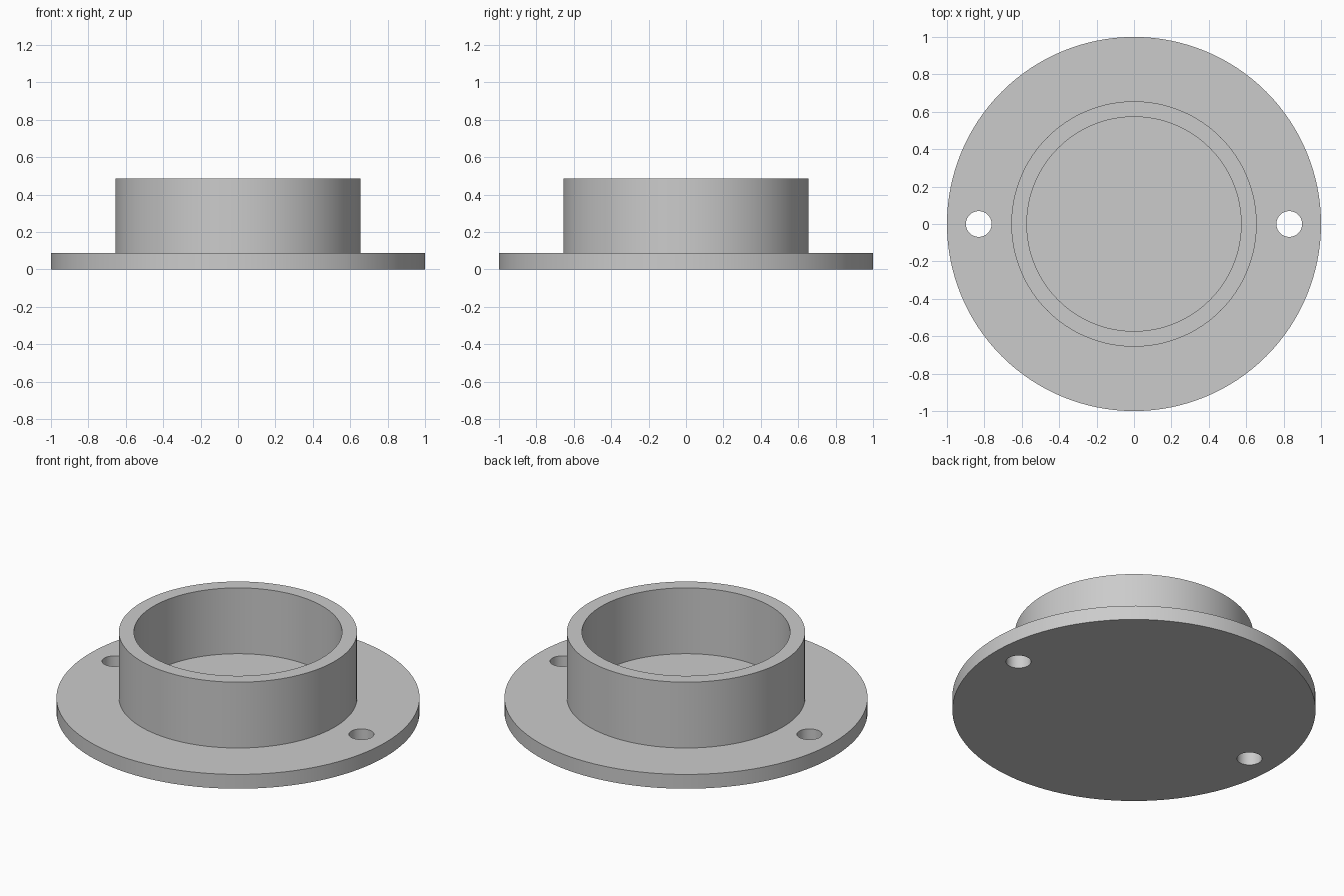
import bpy
import bmesh
import math
from mathutils import Matrix, Vector

SEGMENTS = 128
FLANGE_TOP, COLLAR_TOP = 0.087, 0.487
COLLAR_OUTER, COLLAR_INNER = 0.656, 0.573
HOLE_X, HOLE_RADIUS = 0.83, 0.069

cube = bpy.data.objects.get("Cube")
if cube:
    bpy.data.objects.remove(cube, do_unlink=True)

grey = bpy.data.materials.new("plain grey")
grey.use_nodes = True
grey.diffuse_color = (0.6, 0.6, 0.6, 1)
grey.node_tree.nodes["Principled BSDF"].inputs["Base Color"].default_value = grey.diffuse_color


def add_object(name, bm):
    bmesh.ops.recalc_face_normals(bm, faces=bm.faces)
    mesh = bpy.data.meshes.new(name)
    bm.to_mesh(mesh)
    bm.free()
    mesh.materials.append(grey)
    obj = bpy.data.objects.new(name, mesh)
    bpy.context.collection.objects.link(obj)
    return obj


# Flange and hollow collar, turned from one profile with a closed floor
profile = [
    (0, 0), (1, 0), (1, FLANGE_TOP),
    (COLLAR_OUTER, FLANGE_TOP), (COLLAR_OUTER, COLLAR_TOP),
    (COLLAR_INNER, COLLAR_TOP), (COLLAR_INNER, FLANGE_TOP), (0, FLANGE_TOP),
]
bm = bmesh.new()
verts = [bm.verts.new((r, 0, z)) for r, z in profile]
edges = [bm.edges.new(pair) for pair in zip(verts, verts[1:])]
bmesh.ops.spin(bm, geom=verts + edges, cent=Vector(), axis=(0, 0, 1),
               angle=math.tau, steps=SEGMENTS, use_duplicate=False)
bmesh.ops.remove_doubles(bm, verts=bm.verts, dist=0.0001)
collar = add_object("flanged_collar", bm)

# Two bolt holes through the flange
bm = bmesh.new()
for side in (-1, 1):
    bmesh.ops.create_cone(bm, cap_ends=True, segments=48, radius1=HOLE_RADIUS,
                          radius2=HOLE_RADIUS, depth=0.4,
                          matrix=Matrix.Translation((side * HOLE_X, 0, 0)))
cutter = add_object("bolt_hole_cutter", bm)
cutter.hide_render = True

holes = collar.modifiers.new("bolt holes", "BOOLEAN")
holes.operation = "DIFFERENCE"
holes.solver = "EXACT"
holes.object = cutter

bpy.ops.object.select_all(action="DESELECT")
collar.select_set(True)
bpy.context.view_layer.objects.active = collar
bpy.ops.object.modifier_apply(modifier=holes.name)
bpy.data.objects.remove(cutter, do_unlink=True)
bpy.ops.object.shade_smooth_by_angle(angle=math.radians(30))
